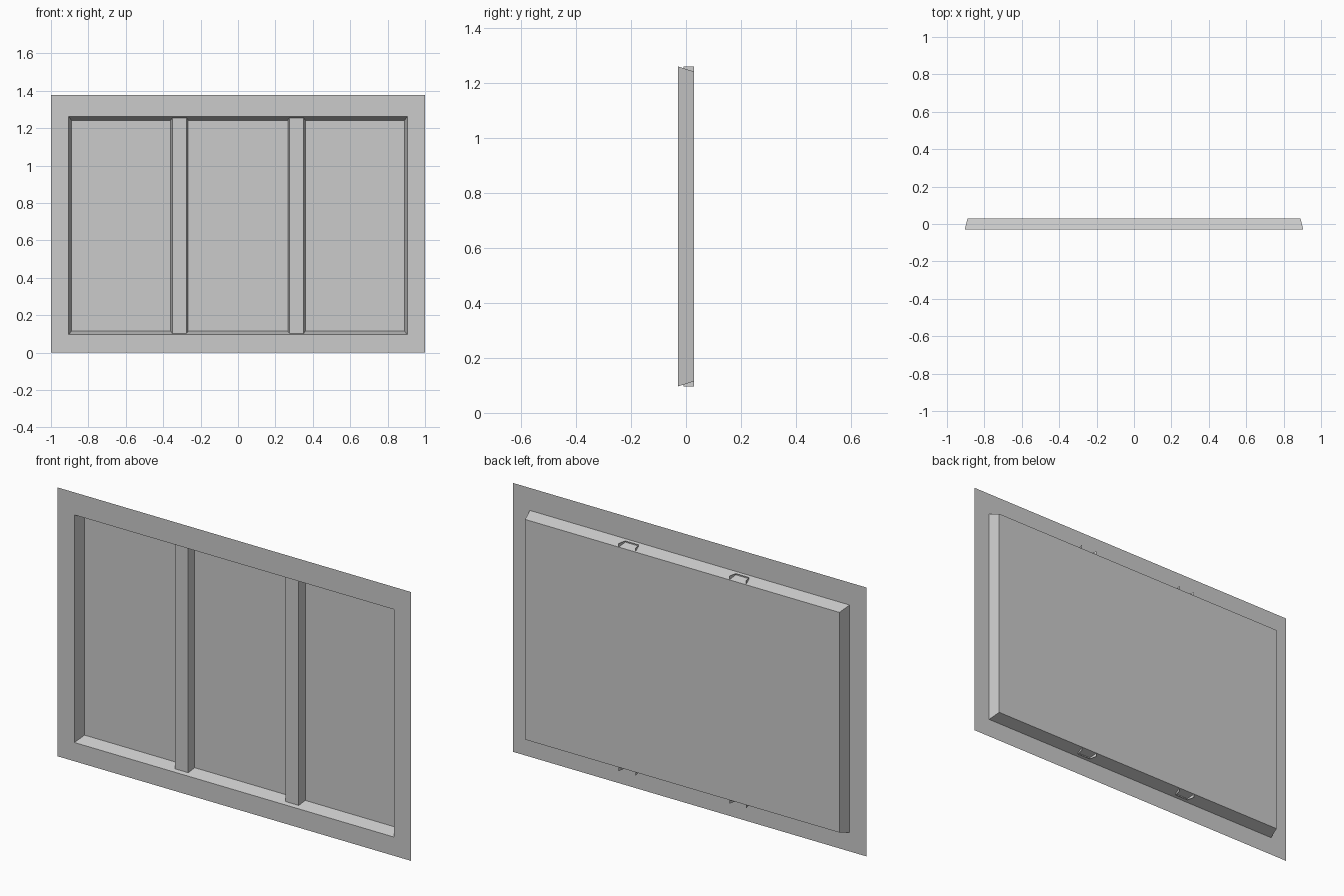
import bpy
import bmesh

cube = bpy.data.objects.get("Cube")
if cube:
    bpy.data.objects.remove(cube, do_unlink=True)

grey = bpy.data.materials.new("light grey")
grey.use_nodes = True
colour = (0.6, 0.6, 0.6, 1)
grey.diffuse_color = colour
grey.node_tree.nodes["Principled BSDF"].inputs["Base Color"].default_value = colour

HEIGHT = 1.376
FRONT, BACK, BAR_FRONT = -0.03, 0.03, -0.01
BOTTOM, TOP = 0.096, 1.261


def ring(bm, half_width, low, high, y):
    """Rectangle corners, anticlockwise as seen from the front."""
    return [bm.verts.new((x, y, z)) for x, z in
            ((-half_width, low), (half_width, low),
             (half_width, high), (-half_width, high))]


def bridge(bm, outer, inner):
    for i in range(4):
        j = (i + 1) % 4
        bm.faces.new((outer[i], outer[j], inner[j], inner[i]))


def finish(bm, name):
    mesh = bpy.data.meshes.new(name)
    bm.to_mesh(mesh)
    bm.free()
    mesh.materials.append(grey)
    obj = bpy.data.objects.new(name, mesh)
    bpy.context.collection.objects.link(obj)
    return obj


# Flat surround sheet with the window opening
bm = bmesh.new()
bridge(bm, ring(bm, 1, 0, HEIGHT, FRONT), ring(bm, 0.905, BOTTOM, TOP, FRONT))
finish(bm, "surround")

# Recess with tapered walls and a back panel
bm = bmesh.new()
rim = ring(bm, 0.905, BOTTOM, TOP, FRONT)
floor = ring(bm, 0.89, 0.115, 1.242, BACK)
bridge(bm, rim, floor)
bm.faces.new(floor)
finish(bm, "recess")

# Upright bars: open channels that run through the recess walls
for side, x in (("right", -0.313), ("left", 0.313)):
    bm = bmesh.new()
    profile = ((-0.047, BACK), (-0.038, BAR_FRONT),
               (0.038, BAR_FRONT), (0.047, BACK))
    low, high = ([bm.verts.new((x + dx, y, z)) for dx, y in profile]
                 for z in (BOTTOM, TOP))
    for i in range(3):
        bm.faces.new((low[i], low[i + 1], high[i + 1], high[i]))
    finish(bm, side + "_upright_bar")
